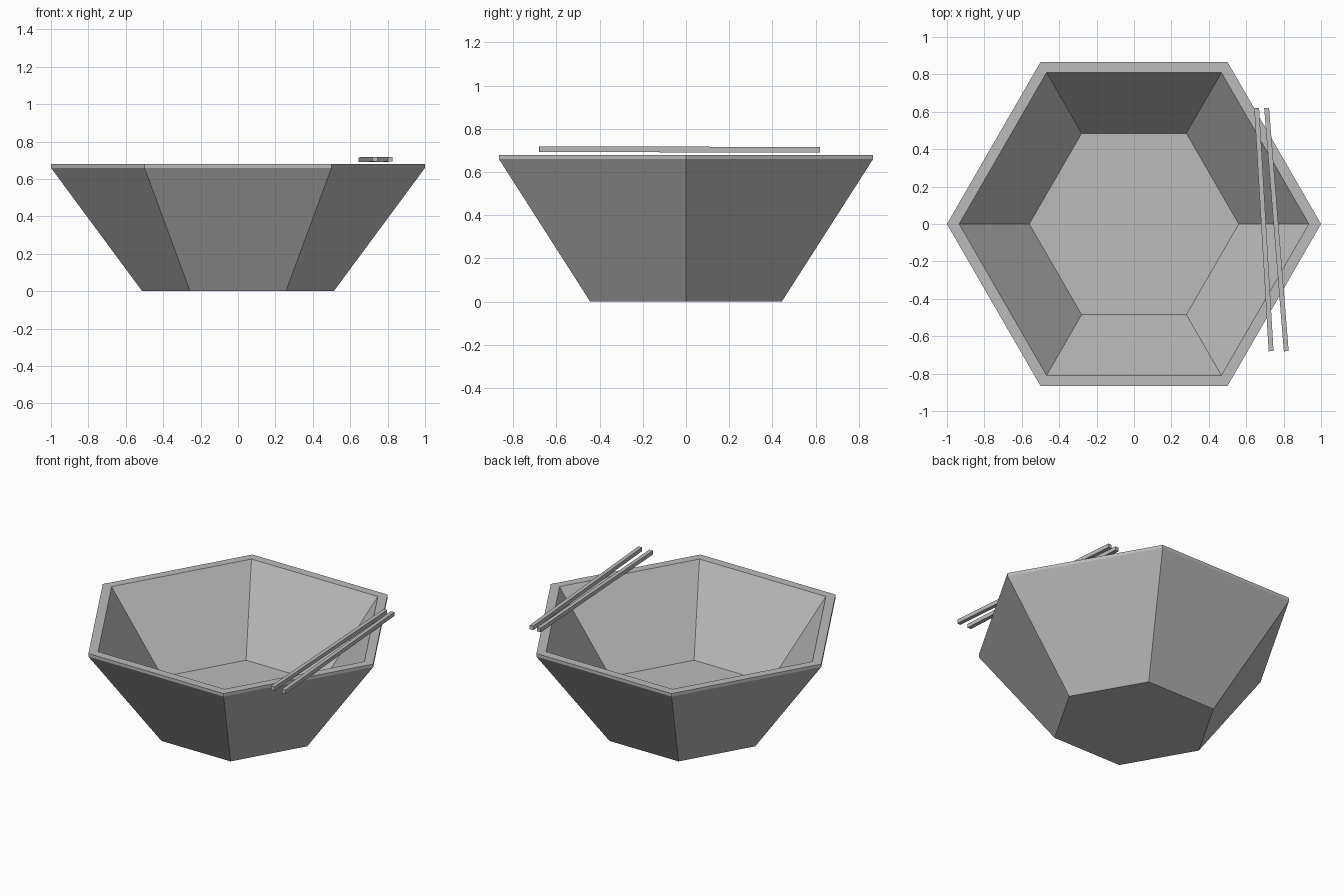
import bpy
import bmesh
import math
from mathutils import Vector

cube = bpy.data.objects.get("Cube")
if cube:
    bpy.data.objects.remove(cube, do_unlink=True)

grey = bpy.data.materials.new("plain grey")
grey.use_nodes = True
colour = (0.5, 0.5, 0.5, 1)
grey.diffuse_color = colour
grey.node_tree.nodes["Principled BSDF"].inputs["Base Color"].default_value = colour


def add_object(name, bm):
    bmesh.ops.recalc_face_normals(bm, faces=bm.faces)
    mesh = bpy.data.meshes.new(name)
    bm.to_mesh(mesh)
    bm.free()
    mesh.materials.append(grey)
    obj = bpy.data.objects.new(name, mesh)
    bpy.context.collection.objects.link(obj)
    return obj


def make_bowl(profile, sides=6):
    """Lathe a (radius, height) profile, closing both ends with a flat face."""
    bm = bmesh.new()
    rings = []
    for radius, z in profile:
        angles = [math.tau * i / sides for i in range(sides)]
        rings.append([bm.verts.new((radius * math.cos(a), radius * math.sin(a), z))
                      for a in angles])
    for low, high in zip(rings, rings[1:]):
        for i in range(sides):
            j = (i + 1) % sides
            bm.faces.new((low[i], low[j], high[j], high[i]))
    bm.faces.new(rings[0])
    bm.faces.new(rings[-1])
    return add_object("bowl", bm)


def make_stick(name, back, front, width=0.026):
    """Square bar running between two end points."""
    back, front = Vector(back), Vector(front)
    axis = front - back
    bm = bmesh.new()
    bmesh.ops.create_cube(bm, size=1)
    bmesh.ops.scale(bm, vec=(width, axis.length, width), verts=bm.verts)
    obj = add_object(name, bm)
    obj.location = (back + front) / 2
    obj.rotation_euler = axis.to_track_quat('Y', 'Z').to_euler()
    return obj


# Hexagonal bowl: outer wall, upright lip, rim, inner wall, floor
make_bowl([(0.512, 0), (1, 0.66), (1, 0.68), (0.935, 0.68), (0.56, 0.178)])

# Pair of chopsticks resting across the rim
make_stick("inner_chopstick", (0.656, 0.62, 0.703), (0.733, -0.68, 0.706))
make_stick("outer_chopstick", (0.709, 0.62, 0.703), (0.814, -0.68, 0.706))
